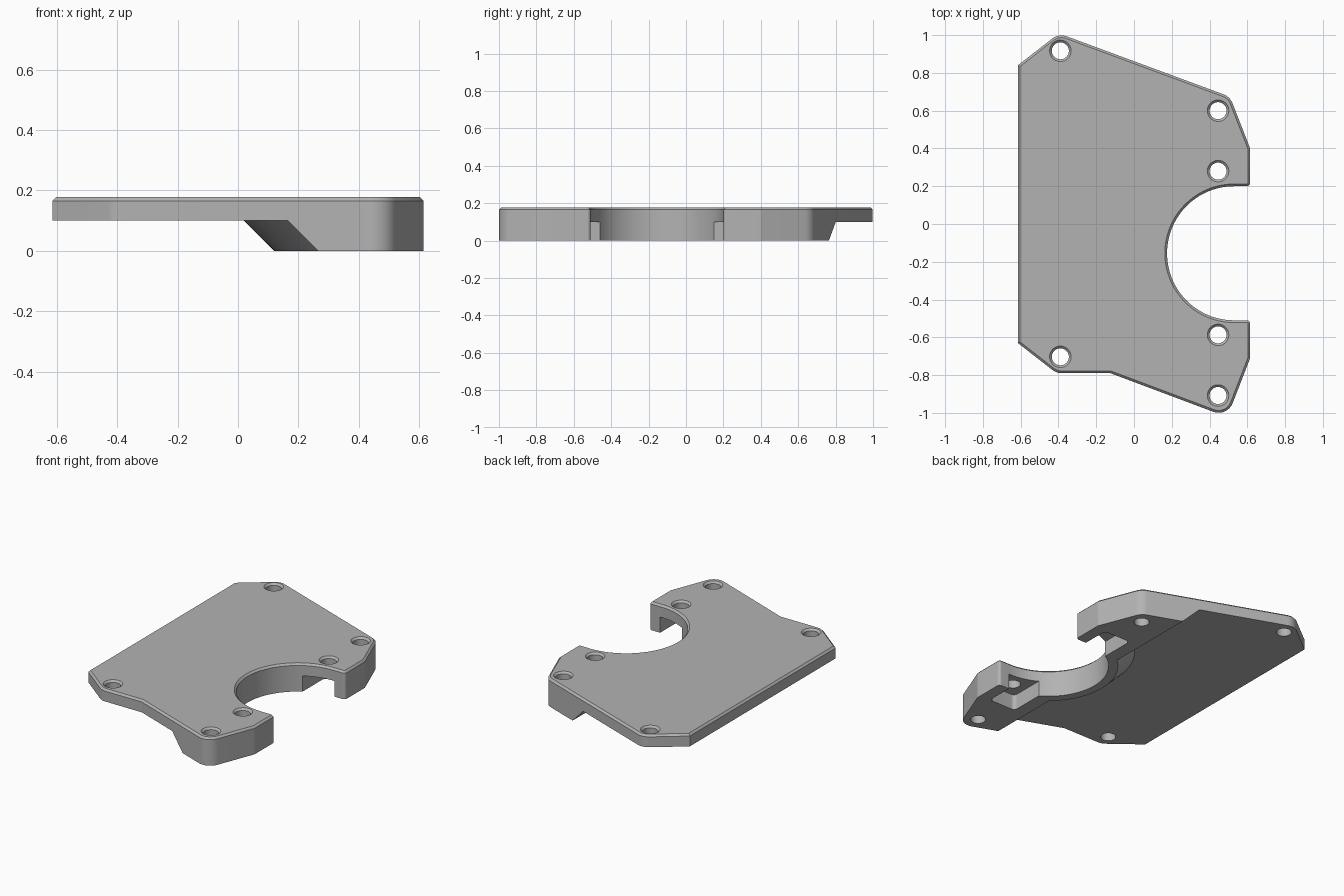
import bpy, bmesh, math
from mathutils import Vector

if "Cube" in bpy.data.objects:
    bpy.data.objects.remove(bpy.data.objects["Cube"], do_unlink=True)

HEIGHT, PLATE_Z, CHAMFER = 0.178, 0.1, 0.012
NOTCH = Vector((0.53, -0.155))
NOTCH_R = 0.355

grey = bpy.data.materials.new("light_grey")
grey.use_nodes = True
colour = (0.45, 0.45, 0.45, 1)
grey.diffuse_color = colour
grey.node_tree.nodes["Principled BSDF"].inputs["Base Color"].default_value = colour


def fillet(corners, steps=10):
    """Round each (x, y, radius) corner of a closed polygon."""
    pts = []
    for i, (x, y, r) in enumerate(corners):
        p = Vector((x, y))
        if r == 0:
            pts.append(p)
            continue
        a = (Vector(corners[i - 1][:2]) - p).normalized()
        b = (Vector(corners[(i + 1) % len(corners)][:2]) - p).normalized()
        half = a.angle(b) / 2
        centre = p + (a + b).normalized() * (r / math.sin(half))
        start = p + a * (r / math.tan(half)) - centre
        end = p + b * (r / math.tan(half)) - centre
        for k in range(steps + 1):
            t = k / steps
            d = start.lerp(end, t)
            pts.append(centre + d.normalized() * r)
    return pts


def finish(bm, name):
    bmesh.ops.recalc_face_normals(bm, faces=bm.faces)
    mesh = bpy.data.meshes.new(name)
    bm.to_mesh(mesh)
    bm.free()
    mesh.materials.append(grey)
    ob = bpy.data.objects.new(name, mesh)
    bpy.context.collection.objects.link(ob)
    return ob


def loft(name, rings, chamfer=0):
    """Solid through a stack of rings of 3D points, optionally chamfered on top."""
    bm = bmesh.new()
    loops = [[bm.verts.new(p) for p in ring] for ring in rings]
    n = len(loops[0])
    for low, high in zip(loops, loops[1:]):
        for i in range(n):
            j = (i + 1) % n
            bm.faces.new((low[i], low[j], high[j], high[i]))
    bm.faces.new(loops[0][::-1])
    top = bm.faces.new(loops[-1])
    bmesh.ops.recalc_face_normals(bm, faces=bm.faces)
    if chamfer:
        bmesh.ops.bevel(bm, geom=list(top.edges), offset=chamfer, segments=1,
                        affect='EDGES', clamp_overlap=False)
    return finish(bm, name)


def prism(name, pts, z0, z1, chamfer=0):
    return loft(name, [[(p[0], p[1], z) for p in pts] for z in (z0, z1)], chamfer)


def lathe(name, centre, profile, n):
    """Round solid from (radius, z) steps."""
    turn = [2 * math.pi * i / n for i in range(n)]
    return loft(name, [[(centre[0] + r * math.cos(a), centre[1] + r * math.sin(a), z)
                        for a in turn] for r, z in profile])


def subtract(target, cutter):
    mod = target.modifiers.new("cut", 'BOOLEAN')
    mod.operation, mod.solver, mod.object = 'DIFFERENCE', 'EXACT', cutter
    bpy.context.view_layer.objects.active = target
    bpy.ops.object.modifier_apply(modifier=mod.name)
    bpy.data.objects.remove(cutter, do_unlink=True)


# Outline of the plate with its rounded corners and half-round notch
back = fillet([(0.615, -0.71, 0), (0.615, -0.51, 0.018), (0.53, -0.51, 0)])[:-1]
front_corners = [(-0.615, 0.84, 0), (-0.615, -0.63, 0), (-0.41, -0.79, 0.08),
                 (-0.125, -0.79, 0), (0.494, -1.022, 0.08), (0.615, -0.71, 0),
                 (0.615, -0.51, 0.018), (0.53, -0.51, 0)]
rear_corners = [(0.53, 0.2, 0), (0.615, 0.2, 0.018), (0.615, 0.4, 0),
                (0.508, 0.674, 0.085), (-0.398, 1.009, 0.08), (-0.615, 0.84, 0)]
arc = []
for k in range(1, 40):
    a = -math.pi / 2 - math.pi * k / 40
    arc.append(NOTCH + NOTCH_R * Vector((math.cos(a), math.sin(a))))
outline = fillet(front_corners) + arc + fillet(rear_corners)[:-1]
bracket = prism("bracket_plate", outline, 0, HEIGHT, CHAMFER)

# Relief under the thin side: sloped edge that bulges conically around the notch
low, high = -0.05, PLATE_Z
relief = loft("relief_cutter", [[(-1, -2, z), (0.265 - z, -2, z), (0.265 - z, 2, z), (-1, 2, z)]
                                for z in (low, high)])
cone = lathe("cone_cutter", NOTCH, [(0.41 + z, z) for z in (-0.1, 0.15)], 96)
subtract(relief, cone)
subtract(bracket, relief)

# Nut pockets under the two holes beside the notch, open towards the notch
for hole_y, side in ((0.28, 1), (-0.59, -1)):
    end, mouth = hole_y + side * 0.095, hole_y - side * 0.19
    pocket = fillet([(0.35, mouth, 0), (0.54, mouth, 0), (0.54, end, 0.025), (0.35, end, 0.025)])
    subtract(bracket, prism("pocket_cutter", pocket, -0.05, PLATE_Z))

# Screw holes with chamfered rims
for spot in ((-0.39, 0.917), (0.445, 0.6), (0.445, 0.28),
             (0.445, -0.587), (0.445, -0.908), (-0.39, -0.703)):
    hole = [(0.045, -0.05), (0.045, HEIGHT - CHAMFER), (0.045 + 2 * CHAMFER, HEIGHT + CHAMFER)]
    subtract(bracket, lathe("hole_cutter", spot, hole, 40))

# Smooth shading with sharp edges kept
bpy.ops.object.select_all(action='DESELECT')
bracket.select_set(True)
bpy.context.view_layer.objects.active = bracket
bpy.ops.object.shade_smooth_by_angle(angle=math.radians(20))
